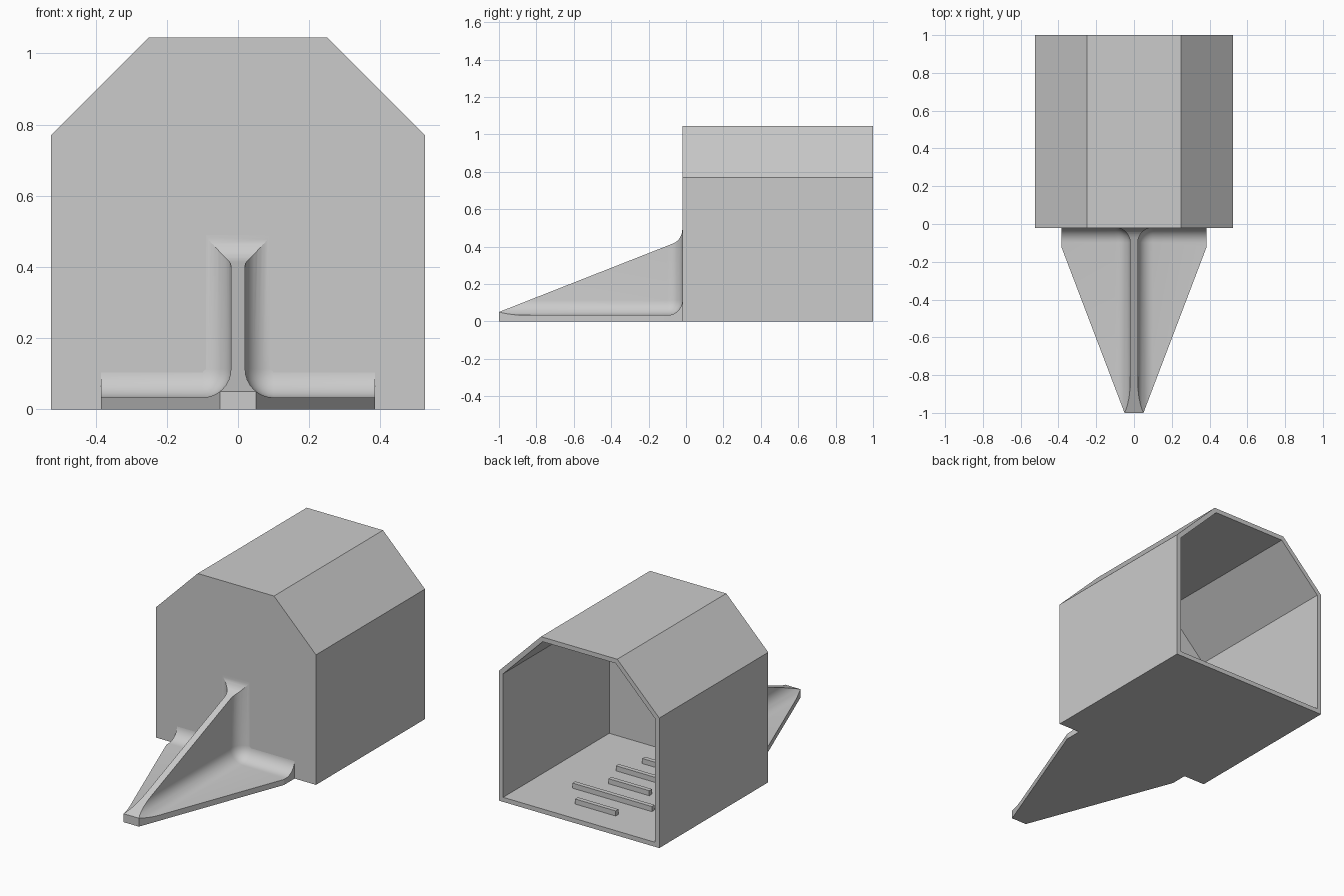
import bpy, bmesh, math
from mathutils import Vector

if "Cube" in bpy.data.objects:
    bpy.data.objects.remove(bpy.data.objects["Cube"])

grey = bpy.data.materials.new("plain grey")
grey.diffuse_color = (0.6, 0.6, 0.6, 1)
grey.use_nodes = True
grey.node_tree.nodes["Principled BSDF"].inputs["Base Color"].default_value = grey.diffuse_color


def add_object(name, bm):
    bmesh.ops.recalc_face_normals(bm, faces=bm.faces)
    mesh = bpy.data.meshes.new(name)
    bm.to_mesh(mesh)
    bm.free()
    obj = bpy.data.objects.new(name, mesh)
    bpy.context.collection.objects.link(obj)
    mesh.materials.append(grey)
    return obj


def prism(points, shift):
    bm = bmesh.new()
    face = bm.faces.new([bm.verts.new(p) for p in points])
    out = bmesh.ops.extrude_face_region(bm, geom=[face])
    moved = [v for v in out["geom"] if isinstance(v, bmesh.types.BMVert)]
    bmesh.ops.translate(bm, verts=moved, vec=shift)
    return bm


def box(lo, hi):
    (x0, y0, z0), (x1, y1, z1) = lo, hi
    return prism([(x0, y0, z0), (x1, y0, z0), (x1, y1, z0), (x0, y1, z0)],
                 (0, 0, z1 - z0))


def cut(obj, cutter):
    mod = obj.modifiers.new("cut", 'BOOLEAN')
    mod.operation, mod.solver, mod.object = 'DIFFERENCE', 'EXACT', cutter
    bpy.context.view_layer.objects.active = obj
    bpy.ops.object.modifier_apply(modifier=mod.name)
    bpy.data.objects.remove(cutter)


# Housing: chamfered shell, open at the back
WALL, FRONT = 0.027, -0.02


def chamfered(inset, y):
    k = inset * math.tan(math.pi / 8)
    right = [(0.525 - inset, inset), (0.525 - inset, 0.77 - k), (0.25 - k, 1.045 - inset)]
    return [(x, y, z) for x, z in right] + [(-x, y, z) for x, z in reversed(right)]


housing = add_object("housing", prism(chamfered(0, FRONT), (0, 1 - FRONT, 0)))
cut(housing, add_object("cavity", prism(chamfered(WALL, FRONT + WALL), (0, 1.2, 0))))

# Floor ribs inside the housing, with differing half lengths
for i, half in enumerate((0.133, 0.26, 0.133, 0.195, 0.133)):
    y = 0.835 - i * 0.157
    add_object(f"floor_rib_{i + 1}", box((-half, y - 0.013, WALL - 0.005), (half, y + 0.013, 0.057)))

# Foot: sloping side profile, trimmed to a tapering plan
R = 0.08
slope = math.atan(0.394)
side = [(-1, 0), (-1, 0.05)]
for i in range(9):
    t = slope + (math.pi / 2 - slope) * i / 8
    side.append((FRONT - R + R * math.sin(t), 0.49 - R * math.cos(t)))
side += [(0, 0.49), (0, 0)]
bm = prism([(-0.385, y, z) for y, z in side], (0.77, 0, 0))
for s in (1, -1):
    bmesh.ops.bisect_plane(bm, geom=bm.verts[:] + bm.edges[:] + bm.faces[:],
                           plane_co=Vector((s * 0.05, -1, 0)),
                           plane_no=Vector((s * 0.88, -0.335, 0)), clear_outer=True)
    bmesh.ops.holes_fill(bm, edges=[e for e in bm.edges if e.is_boundary])
foot = add_object("foot_with_fin", bm)

# Rounded blocks carve both sides, leaving a central fin with fillets
for s in (1, -1):
    bm = box((min(s * 0.02, s * 2), -2, 0.033), (max(s * 0.02, s * 2), FRONT + 0.001, 2))
    bmesh.ops.bevel(bm, geom=bm.edges[:], offset=R, segments=8, profile=0.5, affect='EDGES')
    cut(foot, add_object("fillet_cutter", bm))

bpy.ops.object.select_all(action='DESELECT')
foot.select_set(True)
bpy.context.view_layer.objects.active = foot
bpy.ops.object.shade_smooth_by_angle(angle=math.radians(20))
